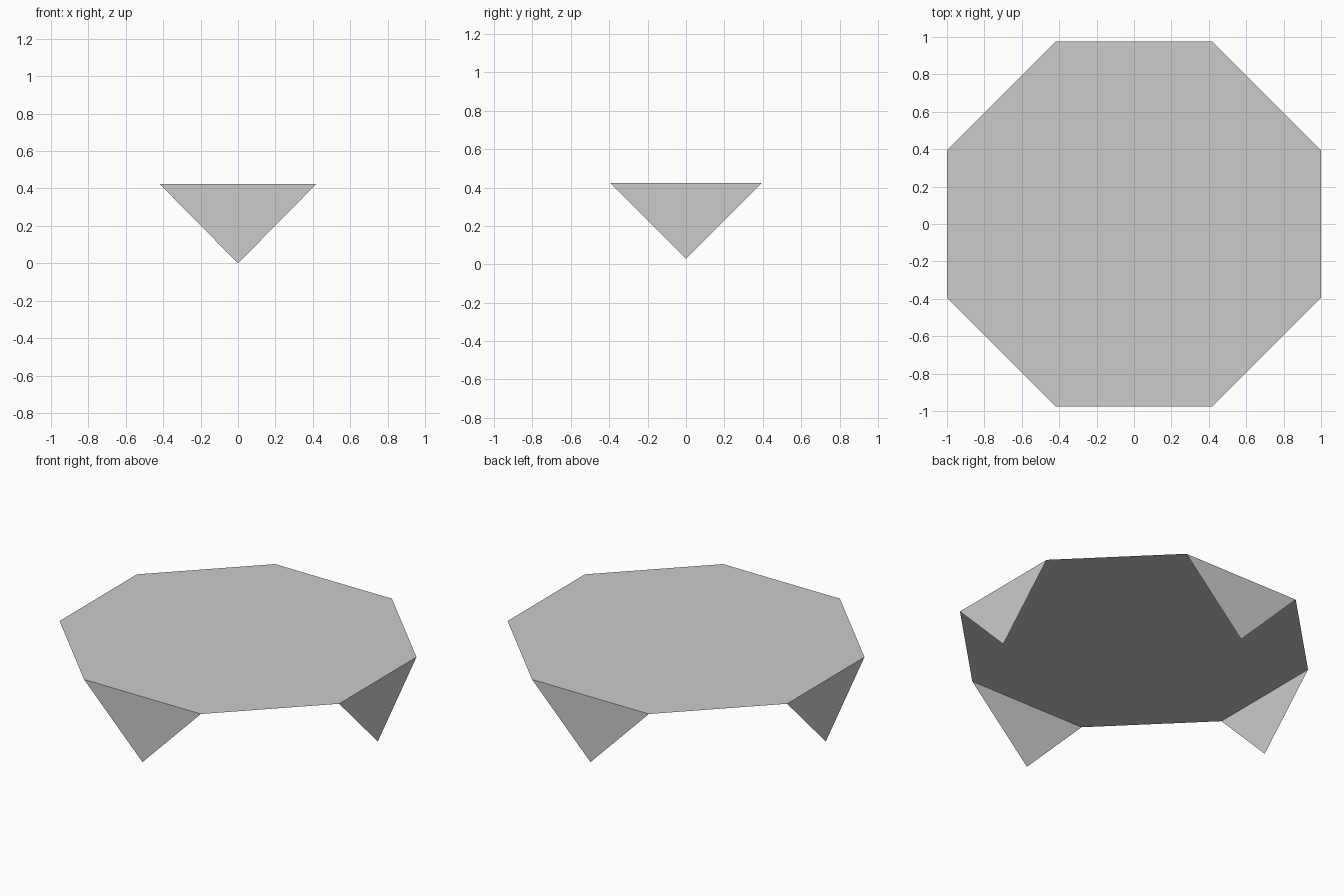
import bpy

cube = bpy.data.objects.get("Cube")
if cube:
    bpy.data.objects.remove(cube, do_unlink=True)

HALF_X, HALF_Y, TOP = 1.0, 0.976, 0.423
EDGE_X, EDGE_Y = 0.418, 0.395   # half lengths of the straight edges
SIDE_TIP = 0.028

grey = bpy.data.materials.new("plain grey")
grey.use_nodes = True
colour = (0.6, 0.6, 0.6, 1)
grey.diffuse_color = colour
grey.node_tree.nodes["Principled BSDF"].inputs["Base Color"].default_value = colour


def sheet(name, points):
    """Make a single flat face."""
    mesh = bpy.data.meshes.new(name)
    mesh.from_pydata(points, [], [range(len(points))])
    mesh.materials.append(grey)
    obj = bpy.data.objects.new(name, mesh)
    bpy.context.collection.objects.link(obj)


# Eight-sided top, counter-clockwise
quarter = [(HALF_X, EDGE_Y), (EDGE_X, HALF_Y)]
outline = []
for sx, sy in ((1, 1), (-1, 1), (-1, -1), (1, -1)):
    corner = [(sx * x, sy * y, TOP) for x, y in quarter]
    outline += corner if sx == sy else corner[::-1]
sheet("top_panel", outline)

# Upright triangular legs under the front, back and sides
for s, name in ((-1, "front_leg"), (1, "back_leg")):
    sheet(name, [(s * EDGE_X, s * HALF_Y, TOP), (0, s * HALF_Y, 0), (-s * EDGE_X, s * HALF_Y, TOP)][::-1])
for s, name in ((-1, "right_leg"), (1, "left_leg")):
    sheet(name, [(s * HALF_X, -s * EDGE_Y, TOP), (s * HALF_X, 0, SIDE_TIP), (s * HALF_X, s * EDGE_Y, TOP)])
